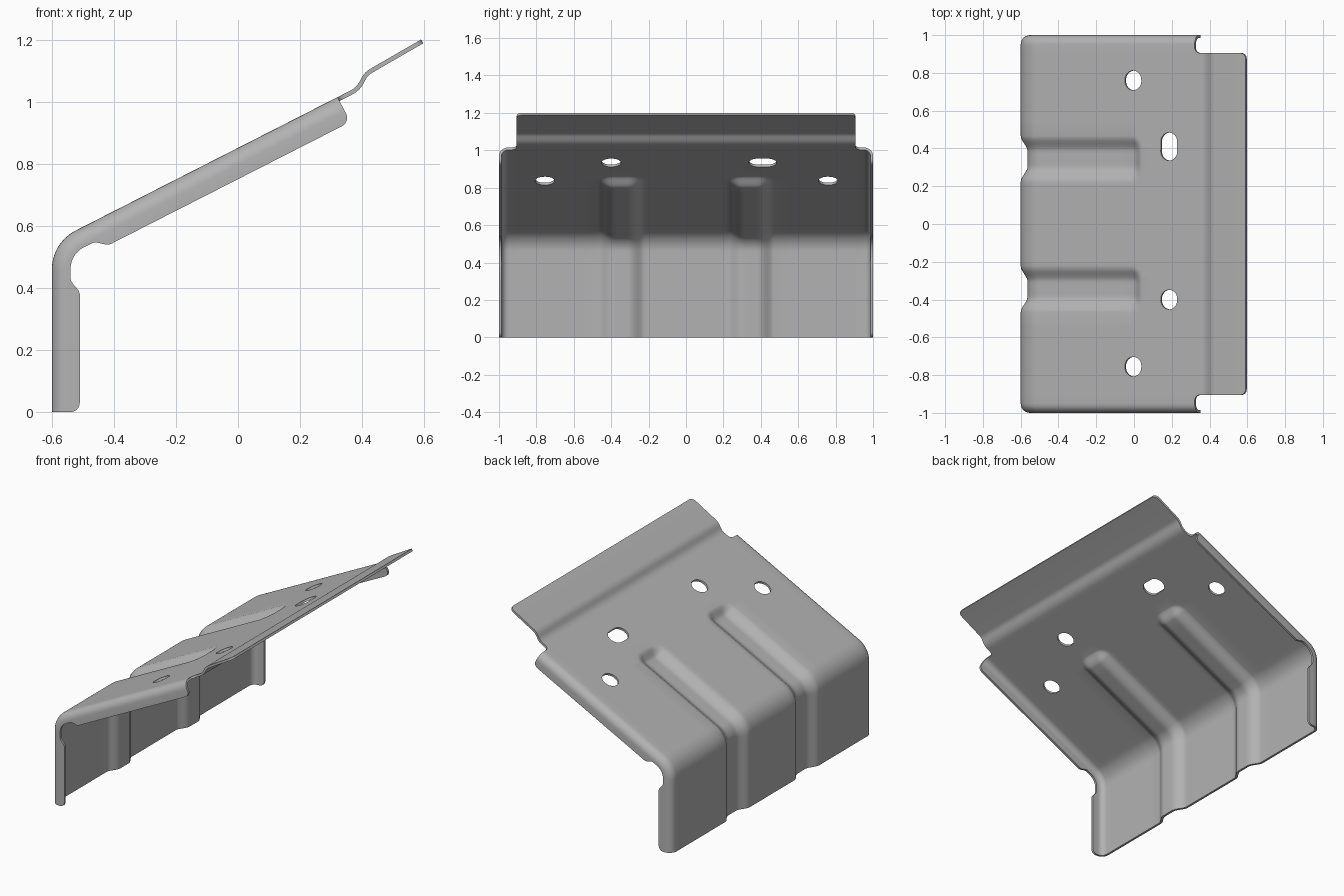
import bpy, bmesh
from math import sin, cos, tan, pi, radians, hypot, sqrt
from mathutils import Matrix, Vector

cube = bpy.data.objects.get("Cube")
if cube:
    bpy.data.objects.remove(cube, do_unlink=True)

SLOPE = radians(27)
THICK = 0.014
BEND = 0.14 * radians(63)
# Side profile as (length, turn) pieces: wall, bend, slope, joggle, tab
PIECES = [(0.46, 0), (BEND, -radians(63)), (0.994, 0), (0.043, radians(35)),
          (0.014, 0), (0.039, -radians(32)), (0.19, 0)]
TOTAL = sum(p[0] for p in PIECES)
SLOPE_START = 0.46 + BEND
JOGGLE = SLOPE_START + 0.994
NOTCH = SLOPE_START + 0.948
BEAD_END = SLOPE_START + 0.565
TAB_HALF, FLANGE, NECK, ROUND = 0.905, 0.09, 0.06, 0.03


def frame(u):
    """Point and outward normal of the side profile at length u."""
    x, z, h = -0.6, 0.0, pi / 2
    for length, turn in PIECES:
        t = min(u, length)
        if turn:
            r, a = length / turn, turn * t / length
            x += r * (sin(h + a) - sin(h))
            z += r * (cos(h) - cos(h + a))
            h += a
        else:
            x += t * cos(h)
            z += t * sin(h)
        u -= t
        if u <= 1e-9:
            break
    return Vector((x, 0, z)), Vector((-sin(h), 0, cos(h)))


def span(a, b, n, power=1):
    return [a + (b - a) * (k / n) ** power for k in range(n + 1)]


def smooth(t):
    t = max(0.0, min(1.0, t))
    return t * t * (3 - 2 * t)


def rounding(t, r=ROUND):
    """Amount a rounded corner pulls the edge in, at distance t from the end."""
    return r - sqrt(r * r - (r - t) ** 2) if t < r else 0.0


def bead_depth(u, y):
    across = max(0, abs(abs(y) - 0.345) - 0.04) / 0.082
    along = max(0, u - BEAD_END) / 0.07
    return 0.037 * (1 - smooth(hypot(across, along)))


def flange_depth(u):
    if u < SLOPE_START:
        neck = smooth((u - 0.38) / 0.05)
    else:
        neck = 1 - smooth((u - SLOPE_START - 0.03) / 0.05)
    return (FLANGE - (FLANGE - NECK) * neck
            - rounding(u) - rounding(max(0, NOTCH - u)))


def tab_half(u):
    """Half width of the tab, with a fillet at its root and rounded corners."""
    if u < NOTCH - 1e-6:
        return TAB_HALF
    return TAB_HALF + rounding(u - NOTCH) - rounding(max(0, TOTAL - u))


# Stations along the profile, closer together where the shape changes
rows = (span(0, ROUND, 6, 2) + span(0.03, 0.38, 4) + span(0.38, 0.43, 5)
        + span(0.46, SLOPE_START, 14)
        + span(SLOPE_START + 0.03, SLOPE_START + 0.08, 5)
        + span(SLOPE_START + 0.08, BEAD_END, 8)
        + span(BEAD_END, BEAD_END + 0.07, 8)
        + span(BEAD_END + 0.07, NOTCH - ROUND, 5)
        + span(NOTCH, NOTCH - ROUND, 6, 2) + span(NOTCH, NOTCH + ROUND, 6, 2)
        + span(JOGGLE, JOGGLE + 0.043, 6)
        + span(JOGGLE + 0.057, JOGGLE + 0.096, 6)
        + span(TOTAL, TOTAL - ROUND, 6, 2))
rows = sorted({round(u, 5) for u in rows})
NOTCH, TOTAL = round(NOTCH, 5), round(TOTAL, 5)

# Stations across one half: flat sheet, then the rolled side edge
flat = [0, 0.1, 0.2] + span(0.223, 0.467, 18) + [0.55, 0.65, 0.75, 0.85, TAB_HALF]
roll = [(0.95 + 0.05 * sin(a), 0.05 - 0.05 * cos(a)) for a in span(0, pi / 2, 7)]
tab_col = len(flat) - 1
last_col = len(flat) + len(roll)


def point(u, col, side):
    pos, normal = frame(u)
    if col < tab_col:
        y, d = flat[col], bead_depth(u, flat[col])
    elif col == tab_col:
        y, d = tab_half(u), 0
    elif col < last_col:
        y, d = roll[col - len(flat)]
    else:
        y, d = 1.0, flange_depth(u)
    return pos - normal * d + Vector((0, y * side, 0))


# Bent sheet skin
bm = bmesh.new()
columns = ([(c, -1) for c in range(last_col, 0, -1)]
           + [(c, 1) for c in range(last_col + 1)])
grid = []
for u in rows:
    limit = last_col if u <= NOTCH else tab_col
    grid.append({(c, s): bm.verts.new(point(u, c, s))
                 for c, s in columns if c <= limit})
for low, high in zip(grid, grid[1:]):
    for a, b in zip(columns, columns[1:]):
        if a in high and b in high:
            bm.faces.new((low[a], high[a], high[b], low[b]))
bm.normal_update()
middle = min(bm.faces, key=lambda f: (f.calc_center_median() - Vector((0, 0, 0.85))).length)
if middle.normal.z < 0:
    bmesh.ops.reverse_faces(bm, faces=bm.faces[:])


def make_object(name, source):
    mesh = bpy.data.meshes.new(name)
    source.to_mesh(mesh)
    source.free()
    obj = bpy.data.objects.new(name, mesh)
    bpy.context.collection.objects.link(obj)
    return obj


bracket = make_object("bent_sheet_bracket", bm)

# Hole cutters square to the slope: x, y, half stretch along y
bm = bmesh.new()
for x, y, stretch in [(-0.005, 0.76, 0.003), (-0.005, -0.755, 0.003),
                      (0.185, -0.4, 0.003), (0.185, 0.41, 0.025)]:
    centre = Vector((x, y, 0.852 + tan(SLOPE) * x))
    matrix = Matrix.Translation(centre) @ Matrix.Rotation(-SLOPE, 4, 'Y')
    made = bmesh.ops.create_cone(bm, cap_ends=True, segments=32, radius1=0.049,
                                 radius2=0.049, depth=0.12, matrix=matrix)
    for v in made["verts"]:
        v.co.y += stretch if v.co.y > y else -stretch
cutter = make_object("hole_cutter", bm)
cutter.hide_render = True

# Give the sheet its thickness and cut the holes
solid = bracket.modifiers.new("thickness", 'SOLIDIFY')
solid.thickness = THICK
solid.offset = -1
solid.use_even_offset = True
holes = bracket.modifiers.new("holes", 'BOOLEAN')
holes.operation = 'DIFFERENCE'
holes.solver = 'EXACT'
holes.object = cutter

steel = bpy.data.materials.new("grey_steel")
steel.use_nodes = True
colour = (0.45, 0.45, 0.45, 1)
steel.diffuse_color = colour
steel.node_tree.nodes["Principled BSDF"].inputs["Base Color"].default_value = colour
bracket.data.materials.append(steel)

bpy.ops.object.select_all(action='DESELECT')
bracket.select_set(True)
bpy.context.view_layer.objects.active = bracket
for name in ("thickness", "holes"):
    bpy.ops.object.modifier_apply(modifier=name)
bpy.data.objects.remove(cutter, do_unlink=True)
bpy.ops.object.shade_smooth_by_angle(angle=radians(35))
